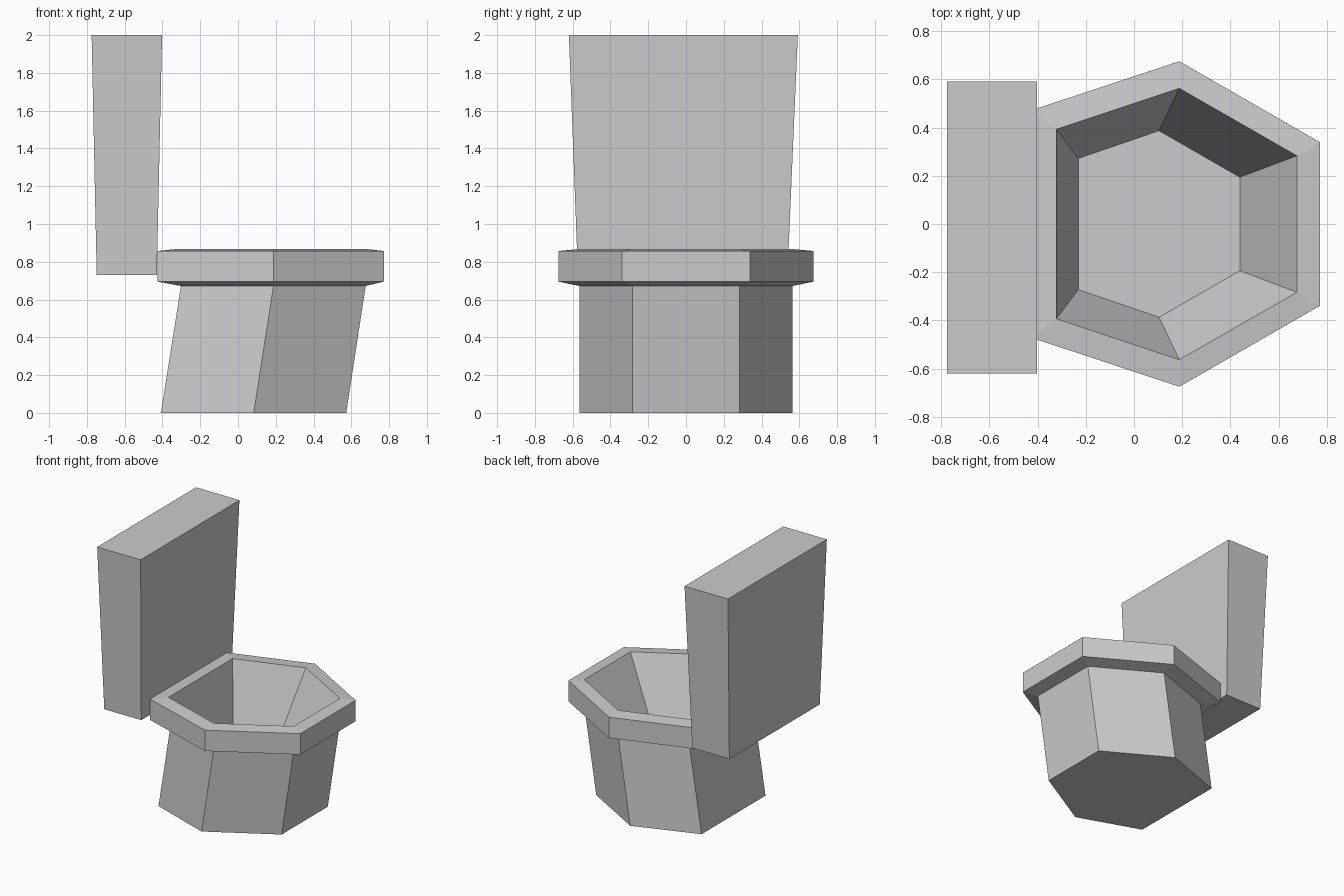
import bpy, bmesh

if "Cube" in bpy.data.objects:
    bpy.data.objects.remove(bpy.data.objects["Cube"])


def loft(name, rings):
    """Flat-shaded solid skinned through rings (bottom to top), capped at both ends."""
    bm = bmesh.new()
    loops = [[bm.verts.new(p) for p in ring] for ring in rings]
    n = len(loops[0])
    for a, b in zip(loops, loops[1:]):
        for i in range(n):
            j = (i + 1) % n
            bm.faces.new((a[i], a[j], b[j], b[i]))
    bm.faces.new(loops[0][::-1])
    bm.faces.new(loops[-1])
    bmesh.ops.recalc_face_normals(bm, faces=bm.faces)
    mesh = bpy.data.meshes.new(name)
    bm.to_mesh(mesh)
    bm.free()
    obj = bpy.data.objects.new(name, mesh)
    bpy.context.collection.objects.link(obj)
    return obj


def hexagon(z, xb, xm, xf, yb, ym, yf):
    """Hexagon symmetric in y: back, middle and front corner pairs."""
    half = [(xf, yf), (xm, ym), (xb, yb)]
    return [(x, y, z) for x, y in half] + [(x, -y, z) for x, y in half[::-1]]


def rectangle(z, x0, x1, y0, y1):
    return [(x0, y0, z), (x1, y0, z), (x1, y1, z), (x0, y1, z)]


# Leaning pedestal, overhanging rim and tapered hollow basin
loft("bowl", [
    hexagon(0.00, -0.408, 0.083, 0.573, 0.392, 0.565, 0.283),
    hexagon(0.672, -0.302, 0.188, 0.676, 0.392, 0.565, 0.283),
    hexagon(0.695, -0.425, 0.188, 0.772, 0.472, 0.675, 0.339),
    hexagon(0.857, -0.425, 0.188, 0.772, 0.472, 0.675, 0.339),
    hexagon(0.868, -0.322, 0.188, 0.676, 0.393, 0.563, 0.283),
    hexagon(0.42, -0.231, 0.104, 0.439, 0.272, 0.387, 0.194),
])

# Water tank, widening towards the top
loft("tank", [
    rectangle(0.73, -0.748, -0.43, -0.572, 0.537),
    rectangle(2.00, -0.775, -0.402, -0.62, 0.592),
])
